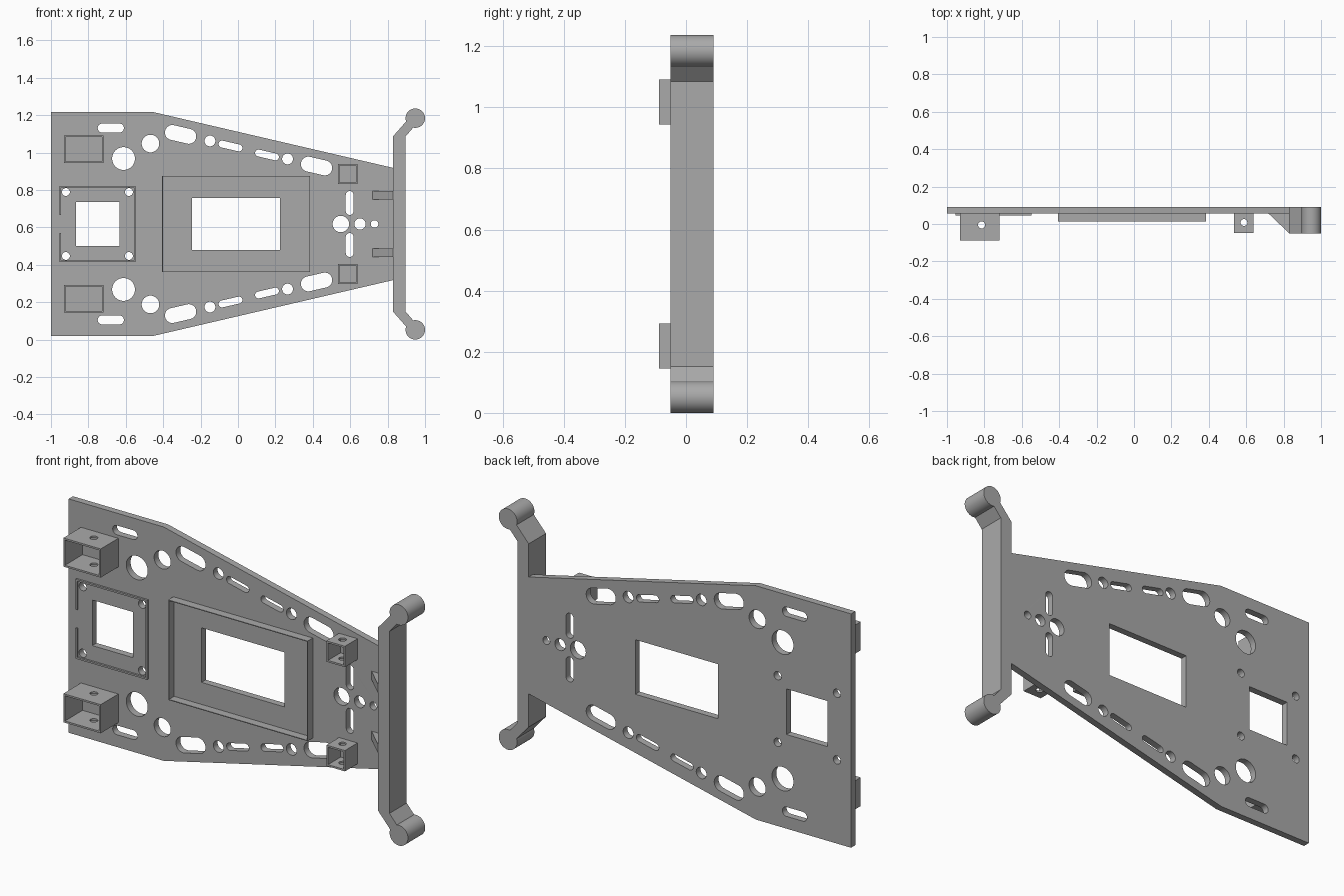
import bpy, bmesh, math
from mathutils import Matrix, Vector

cube = bpy.data.objects.get("Cube")
if cube:
    bpy.data.objects.remove(cube, do_unlink=True)

grey = bpy.data.materials.new("plain grey")
grey.use_nodes = True
COLOUR = (0.4, 0.4, 0.4, 1)
grey.diffuse_color = COLOUR
grey.node_tree.nodes["Principled BSDF"].inputs["Base Color"].default_value = COLOUR

MID = 0.618            # height of the mirror line
BACK, FACE = 0.09, 0.055  # plate back and front in y


def rect(x0, x1, y0, y1):
    return [(x0, y0), (x1, y0), (x1, y1), (x0, y1)]


def slot(x, y, length, width, angle=0.0):
    """Rounded slot; a circle when length equals width."""
    r, half, n = width / 2, (length - width) / 2, 20
    turn = Matrix.Rotation(math.radians(angle), 2)
    pts = []
    for side in (1, -1):
        for i in range(n + 1 if half > 0 else n):
            a = math.pi * (i / n - 0.5)
            pts.append(Vector((side * (half + r * math.cos(a)), side * r * math.sin(a))))
    return [tuple(turn @ p + Vector((x, y))) for p in pts]


def circle(x, y, r):
    return slot(x, y, 2 * r, 2 * r)


def flip(loop):
    return [(x, -z) for x, z in loop]


def prism(name, loops, start, end, axis="Y"):
    """Outline with holes, extruded along an axis. Y outlines are measured from MID."""
    curve = bpy.data.curves.new(name, "CURVE")
    curve.dimensions, curve.fill_mode = "2D", "BOTH"
    curve.extrude = abs(end - start) / 2
    for loop in loops:
        spline = curve.splines.new("POLY")
        spline.points.add(len(loop) - 1)
        for p, (u, v) in zip(spline.points, loop):
            p.co = (u, v, 0, 1)
        spline.use_cyclic_u = True
    temp = bpy.data.objects.new(name + "_outline", curve)
    bpy.context.collection.objects.link(temp)
    graph = bpy.context.evaluated_depsgraph_get()
    mesh = bpy.data.meshes.new_from_object(temp.evaluated_get(graph))
    bpy.data.objects.remove(temp, do_unlink=True)
    bpy.data.curves.remove(curve)
    centre = (start + end) / 2
    if axis == "Y":
        mesh.transform(Matrix.Translation((0, centre, MID)) @ Matrix.Rotation(math.pi / 2, 4, "X"))
    else:
        mesh.transform(Matrix.Translation((0, 0, centre)))
    bm = bmesh.new()
    bm.from_mesh(mesh)
    bmesh.ops.remove_doubles(bm, verts=bm.verts, dist=1e-5)
    bmesh.ops.recalc_face_normals(bm, faces=bm.faces)
    for f in bm.faces:
        f.smooth = True
    bm.to_mesh(mesh)
    bm.free()
    mesh.set_sharp_from_angle(angle=math.radians(30))
    mesh.materials.clear()
    mesh.materials.append(grey)
    obj = bpy.data.objects.new(name, mesh)
    bpy.context.collection.objects.link(obj)
    return obj


# Chassis plate with mirrored rows of holes
upper = [
    slot(-0.68, 0.513, 0.14, 0.048),
    circle(-0.612, 0.35, 0.061),
    circle(-0.468, 0.43, 0.047),
    slot(-0.307, 0.479, 0.17, 0.08, -13),
    circle(-0.15, 0.444, 0.029),
    slot(-0.04, 0.417, 0.13, 0.037, -13),
    slot(0.155, 0.369, 0.13, 0.037, -13),
    circle(0.265, 0.348, 0.029),
    slot(0.42, 0.31, 0.17, 0.08, -13),
    slot(0.597, 0.112, 0.128, 0.042, 90),
    circle(-0.92, 0.171, 0.021),
    circle(-0.583, 0.171, 0.021),
]
middle = [
    circle(0.55, 0, 0.044), circle(0.652, 0, 0.03), circle(0.73, 0, 0.02),
    rect(-0.246, 0.225, -0.14, 0.14),
    rect(-0.866, -0.634, -0.117, 0.117),
]
edge = [(-1, 0.6), (-0.46, 0.6), (0.83, 0.3)]
outline = edge + flip(edge)[::-1]
prism("chassis_plate", [outline] + upper + [flip(h) for h in upper] + middle, FACE, BACK)

# Thin raised rim around the large window
prism("battery_rim", [rect(-0.405, 0.386, -0.257, 0.257),
                      rect(-0.401, 0.382, -0.253, 0.253)], 0.013, FACE)

# Low rim around the square window, open on one side
half_rim = [(-0.955, 0.048), (-0.955, 0.204), (-0.548, 0.204), (-0.548, 0)]
inner_rim = [(-0.557, 0), (-0.557, 0.195), (-0.946, 0.195), (-0.946, 0.048)]
for name, fn in (("upper", list), ("lower", flip)):
    prism(name + "_board_rim", [fn(half_rim + inner_rim)], 0.045, FACE)


# Open-fronted brackets with a pin hole through top and bottom walls
def bracket(name, x0, x1, z0, z1, front, hole, wall=0.009):
    for part, z in (("bottom", z0), ("top", z1 - wall)):
        prism(f"{name}_{part}", [rect(x0, x1, front, FACE), hole], MID + z, MID + z + wall, "Z")
    for part, x in (("right", x0), ("left", x1 - wall)):
        prism(f"{name}_{part}", [rect(x, x + wall, z0 + wall, z1 - wall)], front, FACE)


for name, s in (("upper", 1), ("lower", -1)):
    za, zb = sorted((s * 0.326, s * 0.473))
    bracket(name + "_large_bracket", -0.93, -0.718, za, zb, -0.088, circle(-0.815, -0.005, 0.019))
    za, zb = sorted((s * 0.214, s * 0.321))
    bracket(name + "_small_bracket", 0.535, 0.64, za, zb, -0.047, circle(0.588, 0.008, 0.018))
    # Triangular gusset between plate and bumper
    za, zb = sorted((s * 0.132, s * 0.176))
    prism(name + "_gusset", [[(0.72, FACE), (0.83, FACE), (0.83, -0.05)]], MID + za, MID + zb, "Z")
    # Rounded bumper end
    prism(name + "_bumper_end", [circle(0.948, s * 0.566, 0.052)], -0.05, BACK)

# Bumper bar with bent ends
bend = [(0.83, 0.47), (0.905, 0.555), (0.945, 0.525), (0.895, 0.467)]
prism("bumper_bar", [bend + flip(bend)[::-1]], -0.05, BACK)
